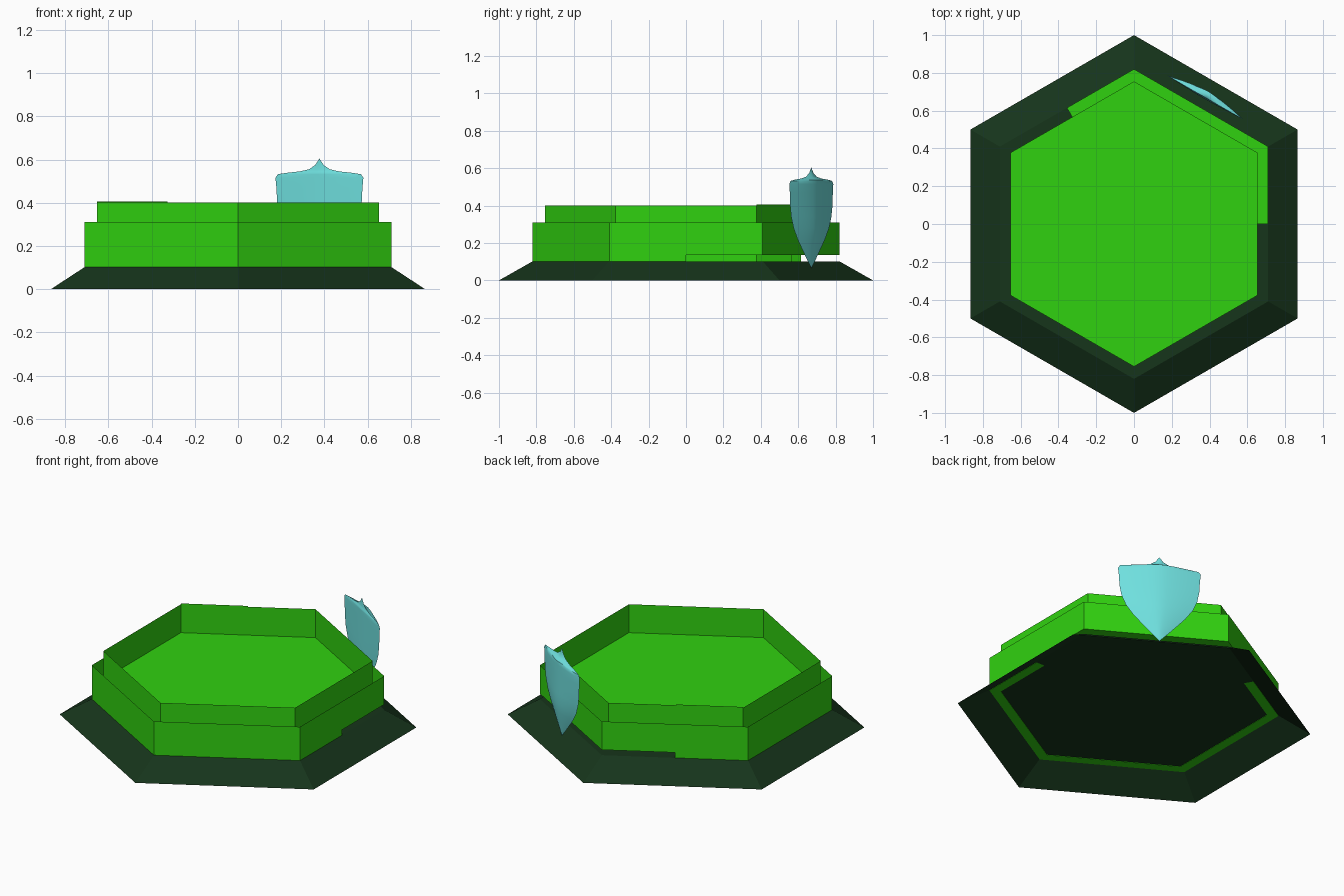
import bpy, bmesh
from math import cos, sin, radians
from mathutils import Vector

if "Cube" in bpy.data.objects:
    bpy.data.objects.remove(bpy.data.objects["Cube"])


def material(name, rgb):
    m = bpy.data.materials.new(name)
    m.diffuse_color = (*rgb, 1)
    m.use_nodes = True
    m.node_tree.nodes["Principled BSDF"].inputs["Base Color"].default_value = m.diffuse_color
    return m


GREEN = material("green", (0.03, 0.64, 0.005))
DARK = material("dark_green", (0.008, 0.035, 0.011))
CYAN = material("cyan", (0.16, 0.75, 0.74))


def finish(name, bm, mat, merge=1e-5):
    bmesh.ops.remove_doubles(bm, verts=bm.verts, dist=merge)
    me = bpy.data.meshes.new(name)
    bm.to_mesh(me)
    bm.free()
    ob = bpy.data.objects.new(name, me)
    bpy.context.collection.objects.link(ob)
    me.materials.append(mat)
    return ob


def hex_point(deg, r, z):
    # corners lie at 30, 90, ... degrees; side midpoints at 0, 60, ...
    if deg % 60 == 0:
        r *= cos(radians(30))
    return Vector((r * cos(radians(deg)), r * sin(radians(deg)), z))


def hexagon(bm, r, z):
    return [bm.verts.new(hex_point(a, r, z)) for a in range(30, 390, 60)]


# Sloped base: hollow underneath, closed by a top plate
bm = bmesh.new()
low, high = hexagon(bm, 1.0, 0), hexagon(bm, 0.82, 0.102)
for i in range(6):
    j = (i + 1) % 6
    bm.faces.new((low[i], low[j], high[j], high[i]))
bm.faces.new(high)
finish("base", bm, DARK)

# Double wall: thin outer and inner sheets joined by a trench floor,
# lifted off the base along the back right
bm = bmesh.new()
for a in range(0, 360, 30):
    z0 = 0.135 if a < 120 else 0.1
    top = 0.405 if a == 120 else 0.40
    profile = [(0.82, 0.31), (0.82, z0), (0.755, z0), (0.755, top)]
    for p, q in zip(profile, profile[1:]):
        bm.faces.new([bm.verts.new(hex_point(*c)) for c in
                      ((a, *p), (a, *q), (a + 30, *q), (a + 30, *p))])
finish("double_wall", bm, GREEN)

# Recessed floor
bm = bmesh.new()
bm.faces.new(hexagon(bm, 0.755, 0.225))
finish("floor", bm, GREEN)

# Shield on the back right side: rows of (height, half width)
rows = [(0.065, 0), (0.11, 0.045), (0.16, 0.092), (0.22, 0.147), (0.28, 0.19),
        (0.34, 0.215), (0.40, 0.226), (0.47, 0.23), (0.515, 0.235),
        (0.532, 0.222), (0.538, 0.18), (0.545, 0.105), (0.555, 0.055),
        (0.575, 0.022), (0.605, 0)]
along = Vector((cos(radians(30)), -0.5, 0))
out = Vector((0.5, cos(radians(30)), 0))
centre = Vector((0.377, 0.67, 0))
N = 12
bm = bmesh.new()
for bulge in (0.036, -0.008):
    grid = []
    for z, w in rows:
        line = []
        for k in range(N + 1):
            t = 2 * k / N - 1
            depth = bulge * (1 - abs(t) ** 1.5) * min(1, w / 0.18)
            line.append(bm.verts.new(centre + along * (t * w) + out * depth
                                     + Vector((0, 0, z))))
        grid.append(line)
    for r0, r1 in zip(grid, grid[1:]):
        for k in range(N):
            bm.faces.new((r0[k], r0[k + 1], r1[k + 1], r1[k]))
bmesh.ops.remove_doubles(bm, verts=bm.verts, dist=1e-5)
bmesh.ops.recalc_face_normals(bm, faces=bm.faces)
shield = finish("shield", bm, CYAN)
bpy.context.view_layer.objects.active = shield
shield.select_set(True)
bpy.ops.object.shade_smooth_by_angle(angle=radians(40))
